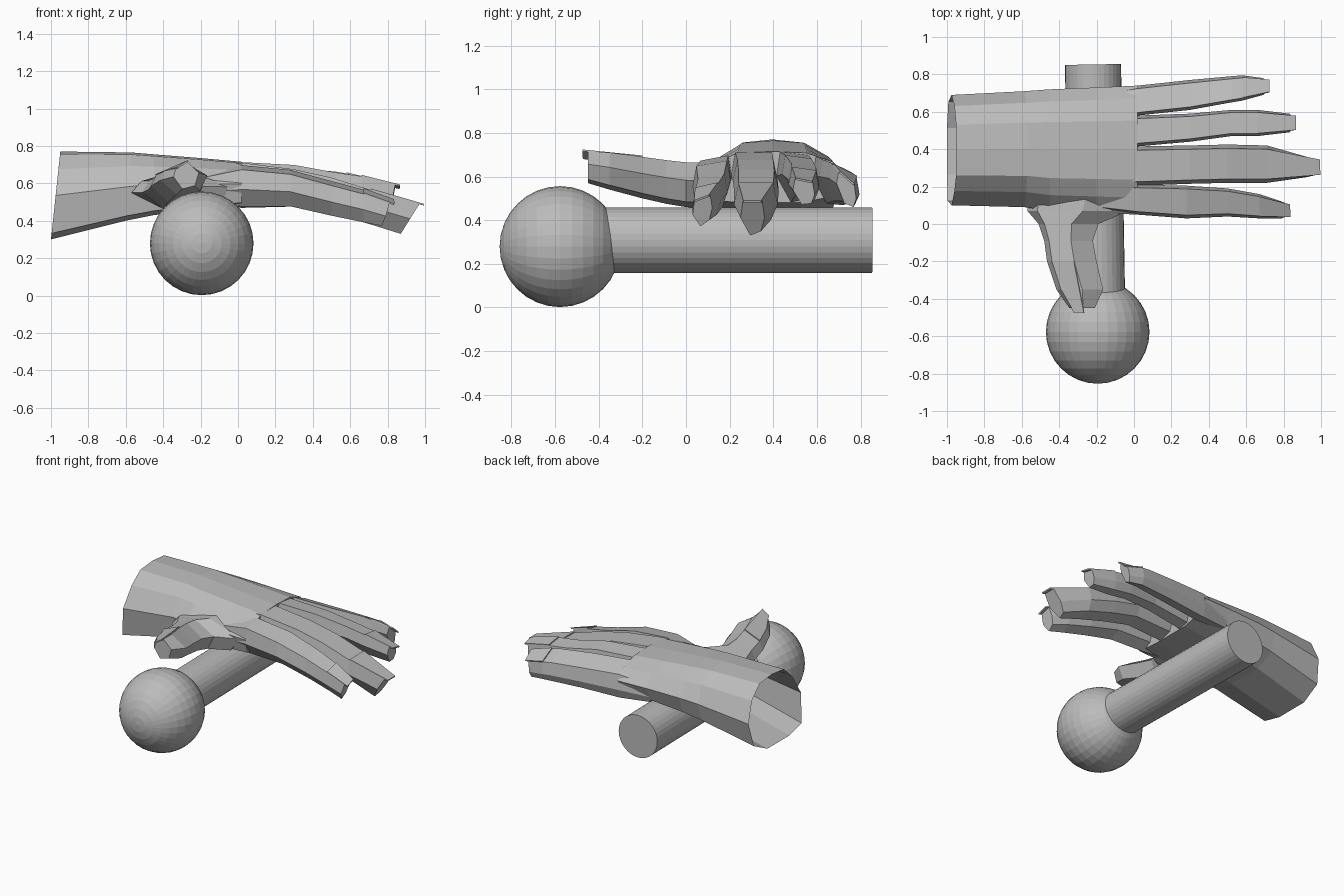
import bpy, bmesh
from math import radians, pi
from mathutils import Vector

if "Cube" in bpy.data.objects:
    bpy.data.objects.remove(bpy.data.objects["Cube"])

grey = bpy.data.materials.new("plain grey")
grey.use_nodes = True
colour = (0.5, 0.5, 0.5, 1)
grey.diffuse_color = colour
grey.node_tree.nodes["Principled BSDF"].inputs["Base Color"].default_value = colour


def finish(bm, name):
    bmesh.ops.recalc_face_normals(bm, faces=bm.faces)
    mesh = bpy.data.meshes.new(name)
    bm.to_mesh(mesh)
    bm.free()
    mesh.materials.append(grey)
    obj = bpy.data.objects.new(name, mesh)
    bpy.context.collection.objects.link(obj)
    return obj


def loft(name, rings, close_start=True):
    """Skin a row of equal rings and cap the ends."""
    bm = bmesh.new()
    rows = [[bm.verts.new(p) for p in ring] for ring in rings]
    n = len(rows[0])
    for a, b in zip(rows, rows[1:]):
        for i in range(n):
            j = (i + 1) % n
            bm.faces.new((a[i], a[j], b[j], b[i]))
    bm.faces.new(rows[-1])
    if close_start:
        bm.faces.new(rows[0])
    return finish(bm, name)


def ring_x(profile, x, y0, y1, z0, z1, lean=0, roll=0):
    """Cross-section of a part running along x."""
    return [Vector((x + lean * v, y0 + (y1 - y0) * u,
                    z0 + (z1 - z0) * v - roll * (u - 0.5))) for u, v in profile]


# Palm and open wrist
arch = [(0, .5), (.13, .8), (.27, .97), (.5, 1), (.73, .97), (.9, .8),
        (1, .5), (.94, .15), (.7, 0), (.28, 0), (.04, .07)]
loft("palm", [ring_x(arch, *s) for s in (
    (-1, .10, .69, .30, .77, .05),
    (-.6, .09, .71, .40, .765, .03),
    (-.45, .07, .72, .43, .755),
    (-.2, .06, .73, .46, .735),
    (.02, .05, .74, .48, .715))], close_start=False)

# Fingers: sections of x, y range, z range, lean of the section; plus a roll.
# The first section of each is buried in the palm.
pentagon = [(0, .5), (.1, 1), (.9, 1), (1, .5), (.85, .12), (.4, 0)]
fingers = {
    "index": (-.03, (
        (-.2, .08, .20, .49, .64), (.02, .05, .21, .48, .685),
        (.28, .03, .205, .48, .66), (.5, .04, .19, .43, .60),
        (.67, .03, .16, .395, .555), (.77, .03, .12, .375, .505, .04))),
    "middle": (0, (
        (-.2, .22, .40, .49, .69), (.02, .205, .415, .48, .71),
        (.3, .215, .42, .49, .675), (.5, .22, .425, .44, .63),
        (.71, .22, .42, .38, .565), (.87, .25, .36, .33, .49, .10))),
    "ring": (.02, (
        (-.2, .42, .57, .49, .69), (.02, .415, .58, .48, .705),
        (.3, .44, .59, .51, .69), (.52, .47, .61, .50, .65),
        (.66, .47, .61, .48, .63), (.82, .49, .59, .47, .585, .02))),
    "little": (.07, (
        (-.2, .58, .70, .49, .63), (.02, .58, .74, .47, .665),
        (.3, .61, .77, .48, .65), (.52, .65, .79, .48, .635),
        (.58, .66, .795, .48, .625), (.68, .69, .78, .47, .595, .02))),
}


def nail(name, back, front, overhang=0.025):
    """Thin plate over the last joint, between two edges, past the tip."""
    (a, b), (c, d) = back, front
    c, d = c + (c - a).normalized() * overhang, d + (d - b).normalized() * overhang
    up = (b - a).cross(c - a).normalized()
    if up.z < 0:
        up = -up
    loft(name, [[p + up * h for p in (a, b, d, c)] for h in (-.002, .007)])


for name, (roll, sections) in fingers.items():
    rings = [ring_x(pentagon, *(s + (0,) * (6 - len(s))), roll) for s in sections]
    loft(name + "_finger", rings)
    nail(name + "_nail", rings[-2][1:3], rings[-1][1:3])

# Thumb, running forward, rolled so its nail faces up and to the side
thumb = []
for y, x0, x1, z0, z1 in (
        (.2, -.56, .0, .48, .66), (.07, -.57, -.03, .455, .665),
        (.0, -.51, -.19, .46, .665), (-.09, -.48, -.22, .475, .675),
        (-.2, -.465, -.20, .50, .69), (-.35, -.415, -.165, .54, .71),
        (-.45, -.345, -.21, .57, .715)):
    thumb.append([Vector((x0 + (x1 - x0) * u, y, z0 + (z1 - z0) * v)) for u, v in
                  ((0, .45), (.1, .75), (.55, 1), (1, .6), (.85, .12), (.35, 0))])
loft("thumb", thumb)
nail("thumb_nail", thumb[-3][1:3], thumb[-1][1:3])

# Ball with its poles on the bar's axis
bm = bmesh.new()
bmesh.ops.create_uvsphere(bm, u_segments=32, v_segments=16, radius=.277)
ball = finish(bm, "ball")
ball.rotation_euler.x = pi / 2
ball.location = (-.194, -.577, .279)

# Round bar
bm = bmesh.new()
bmesh.ops.create_cone(bm, cap_ends=True, segments=32, radius1=.15, radius2=.15, depth=1.3)
bar = finish(bm, "bar")
bar.rotation_euler = (pi / 2, 0, radians(1))
bar.location = (-.208, .203, .309)
